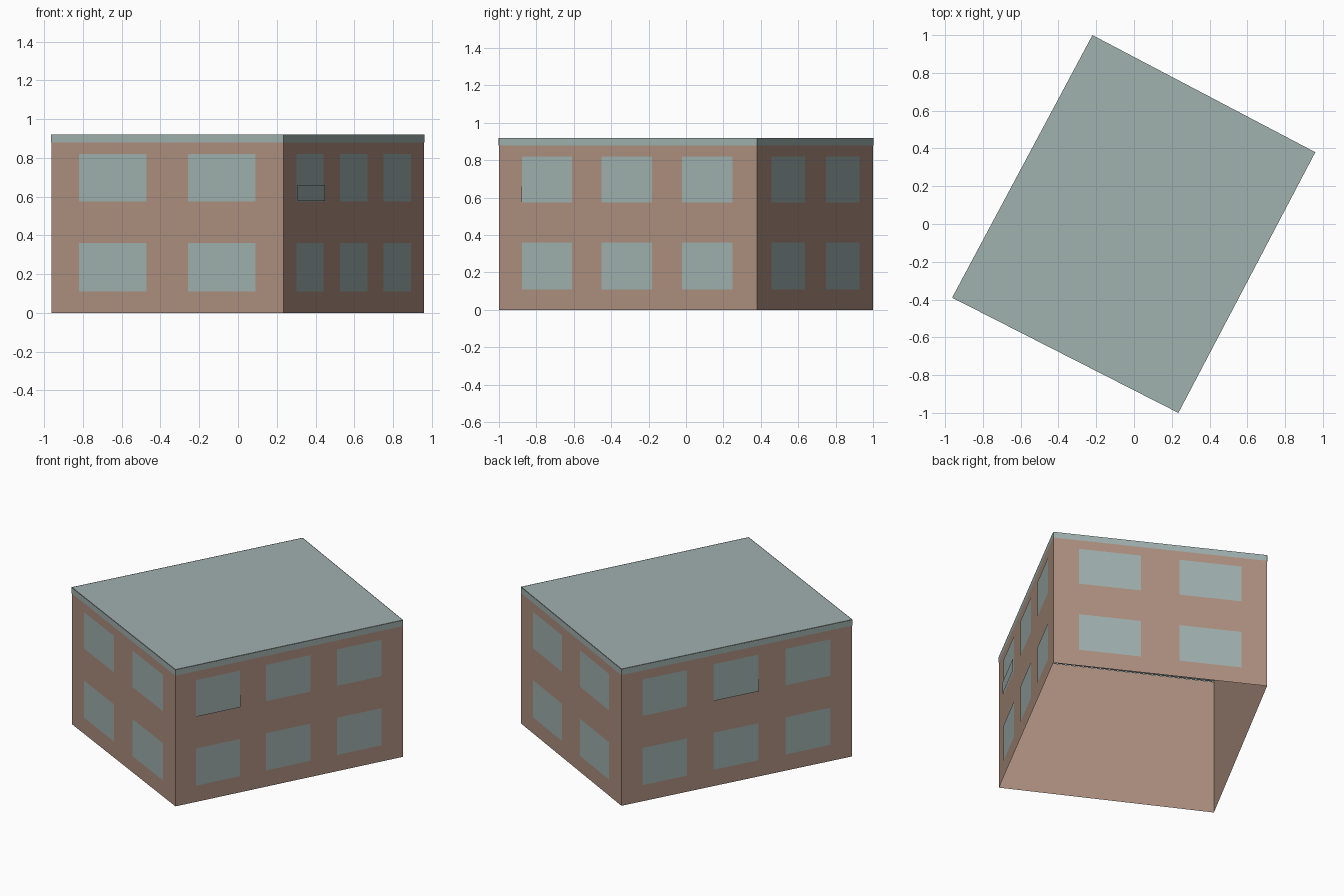
import bpy
from mathutils import Vector

if "Cube" in bpy.data.objects:
    bpy.data.objects.remove(bpy.data.objects["Cube"])

HEIGHT = 0.92
EAVE = 0.88
CORNERS = [Vector(c) for c in ((0.235, -1, 0), (0.96, 0.38, 0),
                               (-0.22, 1, 0), (-0.963, -0.39, 0))]
UP = Vector((0, 0, 1))


def make_material(name, colour):
    mat = bpy.data.materials.new(name)
    mat.use_nodes = True
    mat.diffuse_color = (*colour, 1)
    mat.node_tree.nodes["Principled BSDF"].inputs["Base Color"].default_value = (*colour, 1)
    return mat


brick = make_material("warm brown brick", (0.42, 0.28, 0.215))
slate = make_material("grey green slate", (0.35, 0.44, 0.43))


def make_object(name, verts, faces, mat):
    mesh = bpy.data.meshes.new(name)
    mesh.from_pydata(verts, [], faces)
    mesh.materials.append(mat)
    obj = bpy.data.objects.new(name, mesh)
    bpy.context.collection.objects.link(obj)
    return obj


def wall_panel(name, side, span, heights, offset, mat):
    """Flat rectangle lying just outside one wall, span as wall fractions."""
    start, end = CORNERS[side], CORNERS[(side + 1) % 4]
    out = (end - start).cross(UP).normalized() * offset
    a, b = (start.lerp(end, t) + out for t in span)
    low, high = (UP * h for h in heights)
    return make_object(name, [a + low, b + low, b + high, a + high], [(0, 1, 2, 3)], mat)


# Open-bottomed shell of four walls
ring = [c + UP * h for h in (0, HEIGHT - 0.003) for c in CORNERS]
make_object("walls", ring, [(i, (i + 1) % 4, (i + 1) % 4 + 4, i + 4) for i in range(4)], brick)

# Flat roof sheet
make_object("roof", [c + UP * HEIGHT for c in CORNERS], [(0, 1, 2, 3)], slate)

# Roof edge band and windows on each wall
LONG = [(0.09, 0.283), (0.398, 0.594), (0.71, 0.906)]
SHORT = [(0.12, 0.41), (0.59, 0.88)]
FLOORS = {"lower": (0.11, 0.36), "upper": (0.575, 0.82)}
SIDES = ["right", "back", "left", "front"]

for side, label in enumerate(SIDES):
    wall_panel(f"{label}_roof_band", side, (0, 1), (EAVE, HEIGHT), 0.002, slate)
    for n, span in enumerate(SHORT if side % 2 else LONG):
        for floor, heights in FLOORS.items():
            wall_panel(f"{label}_{floor}_window_{n + 1}", side, span, heights, 0.002, slate)

# Slightly raised panels over the lower part of one window on each long side
for side, n in ((0, 0), (2, 1)):
    wall_panel(f"{SIDES[side]}_raised_panel", side, LONG[n], (0.577, 0.66), 0.009, slate)
